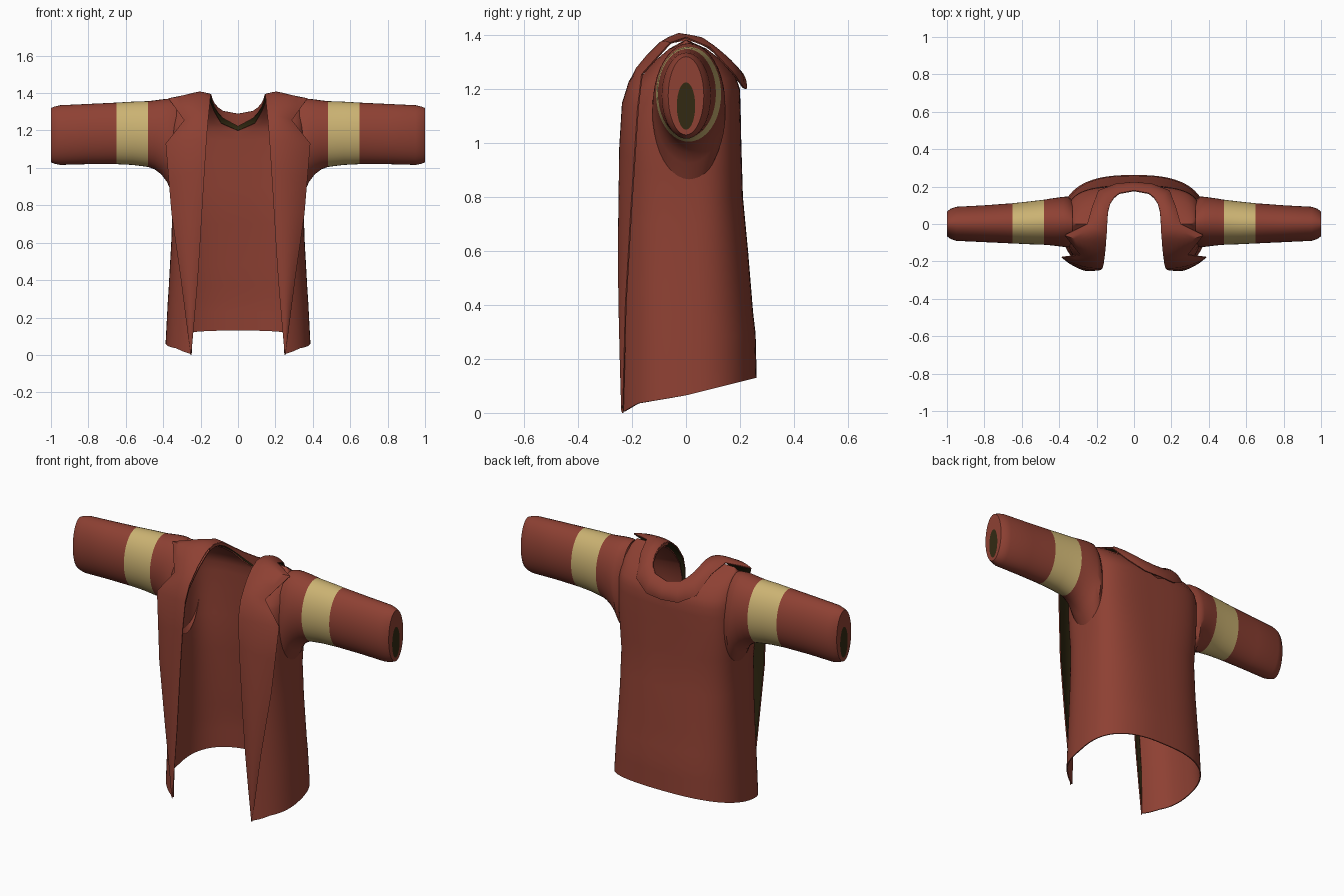
import bpy, bmesh, math
from mathutils import Vector

if "Cube" in bpy.data.objects:
    bpy.data.objects.remove(bpy.data.objects["Cube"])


def material(name, rgb):
    m = bpy.data.materials.new(name)
    m.diffuse_color = (*rgb, 1)
    m.use_nodes = True
    m.node_tree.nodes["Principled BSDF"].inputs["Base Color"].default_value = m.diffuse_color
    return m


CLOTH = material("rust_cloth", (0.27, 0.052, 0.033))
BAND = material("tan_band", (0.60, 0.45, 0.17))
LINING = material("dark_lining", (0.032, 0.023, 0.006))


def lerp_table(table, t):
    """Interpolate rows of (key, values...) smoothly enough for cloth profiles."""
    if t <= table[0][0]:
        return table[0][1:]
    for a, b in zip(table, table[1:]):
        if t <= b[0]:
            f = (t - a[0]) / (b[0] - a[0])
            return [p + (q - p) * f for p, q in zip(a[1:], b[1:])]
    return table[-1][1:]


def loft(name, rows, mats, closed=False, face_mat=None, cap=None,
         outward=None, thickness=0.0, back_mat=0):
    """Skin rows of points, mirror across x = 0, optionally thicken inwards."""
    bm = bmesh.new()
    grid = [[bm.verts.new(p) for p in row] for row in rows]
    n = len(rows[0])
    for i in range(len(rows) - 1):
        for j in range(n if closed else n - 1):
            k = (j + 1) % n
            f = bm.faces.new((grid[i][j], grid[i][k], grid[i + 1][k], grid[i + 1][j]))
            if face_mat:
                f.material_index = face_mat(f.calc_center_median())
    if cap is not None:
        bm.faces.new(grid[-1]).material_index = cap
    bmesh.ops.recalc_face_normals(bm, faces=bm.faces)
    bm.normal_update()
    total = sum(f.normal.dot(outward(f.calc_center_median())) * f.calc_area()
                for f in bm.faces)
    if total < 0:
        bmesh.ops.reverse_faces(bm, faces=bm.faces)
    mesh = bpy.data.meshes.new(name)
    bm.to_mesh(mesh)
    bm.free()
    for m in mats:
        mesh.materials.append(m)
    ob = bpy.data.objects.new(name, mesh)
    bpy.context.collection.objects.link(ob)
    mod = ob.modifiers.new("mirror", 'MIRROR')
    mod.merge_threshold = 0.0005
    if thickness:
        mod = ob.modifiers.new("thickness", 'SOLIDIFY')
        mod.thickness = thickness
        mod.offset = -1
        mod.material_offset = back_mat
    bpy.ops.object.select_all(action='DESELECT')
    ob.select_set(True)
    bpy.context.view_layer.objects.active = ob
    bpy.ops.object.convert(target='MESH')
    bpy.ops.object.shade_smooth_by_angle(angle=math.radians(42))
    return ob


def from_axis(p):
    return Vector((p.x * 0.6, p.y, max(0.0, p.z - 1.15))).normalized()


# Torso: open superellipse sections
# height, half width, front edge y, back y, front edge x, neck edge x, squareness
BODY = [
    (0.00, .387, -.232, .262, .250, 0, 2.6),
    (0.26, .376, -.230, .258, .245, 0, 2.6),
    (0.60, .357, -.232, .230, .225, 0, 2.7),
    (0.80, .350, -.236, .211, .207, 0, 2.9),
    (1.00, .358, -.240, .205, .190, 0, 3.3),
    (1.10, .360, -.230, .203, .182, 0, 3.4),
    (1.20, .360, -.198, .200, .175, 0, 3.4),
    (1.24, .358, -.170, .187, .170, .09, 3.3),
    (1.30, .350, -.120, .140, .163, .125, 3.2),
    (1.35, .335, -.062, .075, .158, .145, 3.0),
    (1.383, .310, -.001, .001, .155, .155, 3.0),
]
HEM = [(-.24, 0.0), (-.18, .035), (0, .065), (.26, .13)]


def torso_row(z, count=36):
    w, yf, yb, xf, xb, n = lerp_table(BODY, z)
    t0 = math.asin((xb / w) ** (n / 2))
    t1 = math.pi - math.asin((xf / w) ** (n / 2))
    amp_f = yf / abs(math.cos(t1)) ** (2 / n)
    amp_b = yb / abs(math.cos(t0)) ** (2 / n)
    row = []
    for i in range(count + 1):
        t = t0 + (t1 - t0) * i / count
        c = math.cos(t)
        x = w * abs(math.sin(t)) ** (2 / n)
        y = (amp_b if c > 0 else amp_f) * abs(c) ** (2 / n)
        drop = lerp_table(HEM, y)[0] * max(0, 1 - z / 0.35)
        row.append((x, y, z + drop))
    return row


heights = [0, .08, .16, .26, .37, .48, .6, .7, .8, .9, 1, 1.05, 1.1, 1.15, 1.2,
           1.22, 1.24, 1.27, 1.3, 1.325, 1.35, 1.37, 1.383]
loft("torso", [torso_row(z) for z in heights], [CLOTH],
     outward=from_axis, thickness=0.006)

# Sleeves: x, bottom z, top z, front y, back y
SLEEVE = [
    (.33, .83, 1.365, -.120, .130),
    (.355, .87, 1.37, -.125, .147),
    (.38, .925, 1.369, -.122, .145),
    (.41, .965, 1.366, -.118, .141),
    (.445, .992, 1.361, -.114, .136),
    (.48, 1.005, 1.357, -.111, .130),
    (.565, 1.016, 1.354, -.108, .120),
    (.65, 1.020, 1.349, -.104, .111),
    (.80, 1.020, 1.342, -.097, .100),
    (.95, 1.016, 1.335, -.090, .092),
    (.98, 1.022, 1.328, -.080, .082),
    (1.0, 1.030, 1.320, -.066, .066),
    (1.0, 1.050, 1.225, -.034, .034),   # cuff opening
]


def sleeve_ring(x, zb, zt, yf, yb, count=40):
    ring = []
    for i in range(count):
        t = 2 * math.pi * i / count
        c, s = math.cos(t), math.sin(t)
        ring.append((x, (yf + yb) / 2 + (yb - yf) / 2 * c,
                     (zb + zt) / 2 + (zt - zb) / 2 * s))
    return ring


loft("sleeves", [sleeve_ring(*r) for r in SLEEVE], [CLOTH, BAND, LINING],
     closed=True, cap=2, face_mat=lambda c: 1 if .48 < c.x < .65 else 0,
     outward=lambda p: Vector((0, p.y, p.z - 1.18)))

# Collar and lapel: fold point, free edge point
LAPEL = [
    ((0, .180, 1.290), (0, .225, 1.200)),
    ((.08, .165, 1.305), (.10, .215, 1.205)),
    ((.13, .110, 1.350), (.19, .180, 1.255)),
    ((.145, .030, 1.392), (.225, .090, 1.355)),
    ((.147, -.05, 1.388), (.25, .000, 1.393)),
    ((.150, -.11, 1.350), (.372, -.06, 1.372)),
    ((.157, -.175, 1.28), (.288, -.165, 1.255)),
    ((.168, -.237, 1.15), (.387, -.180, 1.13)),
    ((.190, -.248, .80), (.355, -.205, .75)),
    ((.215, -.245, .40), (.305, -.225, .40)),
    ((.250, -.237, .00), (.258, -.234, .03)),
]


def lapel_row(a, b, count=8):
    a, b = Vector(a), Vector(b)
    mid = (a + b) / 2
    out = (mid - Vector((mid.x * 0.9, 0, min(mid.z, 1.2)))).normalized()
    ctrl = mid + out * min(0.035, 0.3 * (b - a).length)
    return [a * (1 - t) ** 2 + ctrl * 2 * t * (1 - t) + b * t * t
            for t in (i / count for i in range(count + 1))]


stations = []
for i, (a, b) in enumerate(LAPEL):
    stations.append((a, b))
    if i < len(LAPEL) - 1:
        # rounded fold line, straight free edge
        p = [Vector(LAPEL[max(0, min(len(LAPEL) - 1, i + k))][0]) for k in (-1, 0, 1, 2)]
        fold = (p[1] + p[2]) * 0.5625 - (p[0] + p[3]) * 0.0625
        if i == 0:
            fold = (p[1] + p[2]) / 2
        stations.append((fold, (Vector(b) + Vector(LAPEL[i + 1][1])) / 2))
loft("collar_and_lapels", [lapel_row(a, b) for a, b in stations], [CLOTH, LINING],
     outward=from_axis, thickness=0.006, back_mat=1)

# Neck stand: short band under the collar fold
stand = []
for a, b in stations[:9]:
    a = Vector(a)
    depth = max(0.012, 0.068 - 0.35 * a.x)
    stand.append([a + Vector((0, -.002, -.001)), a + Vector((0, .004, -depth))])
loft("neck_stand", stand, [CLOTH], outward=from_axis, thickness=0.003)
